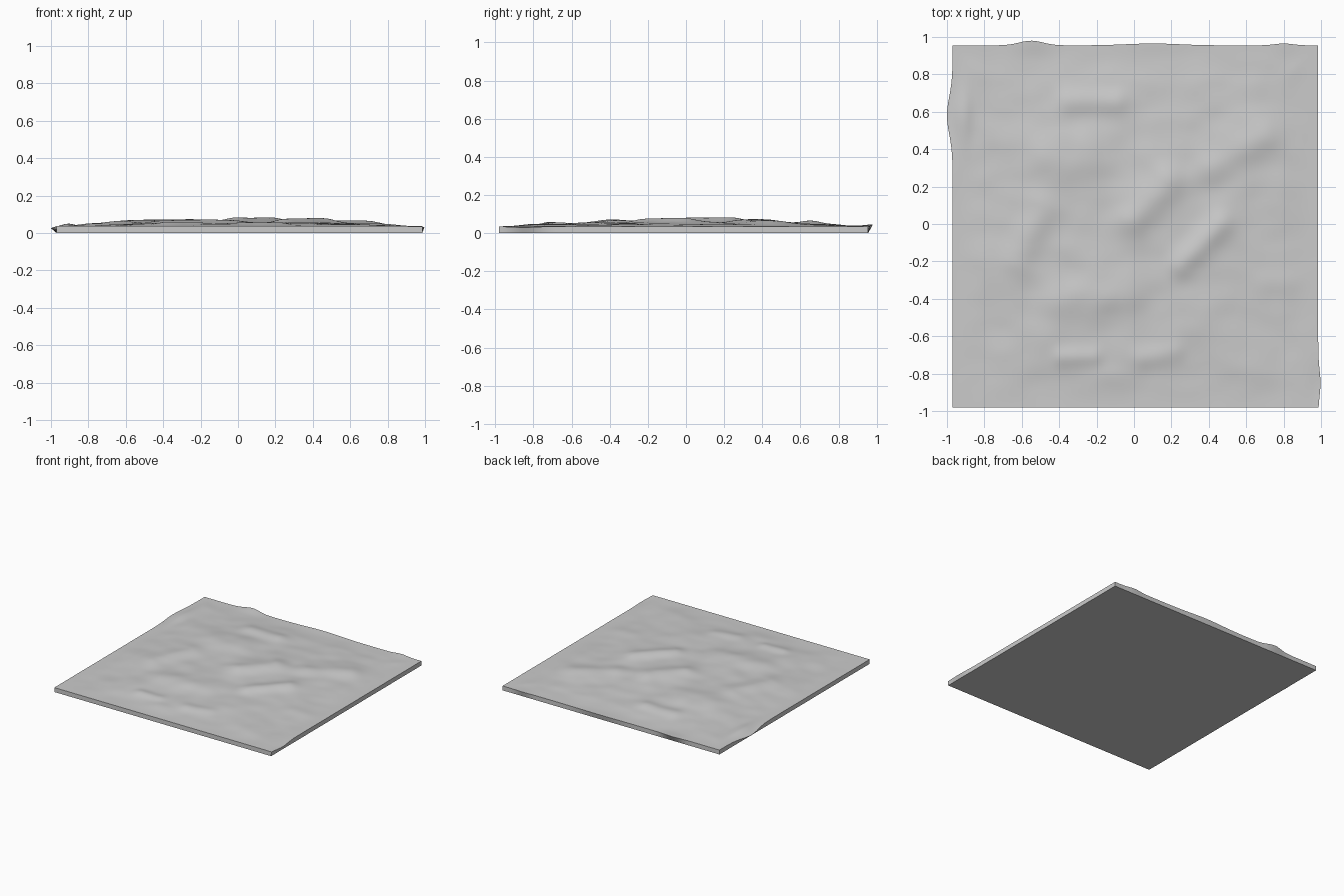
import bpy, bmesh, math
from mathutils import Vector, noise

if "Cube" in bpy.data.objects:
    bpy.data.objects.remove(bpy.data.objects["Cube"], do_unlink=True)

X0, X1, Y0, Y1, RIM, N = -0.97, 0.985, -0.98, 0.955, 0.036, 110

stone = bpy.data.materials.new("pale grey stone")
stone.use_nodes = True
stone.diffuse_color = (0.6, 0.6, 0.6, 1)
stone.node_tree.nodes["Principled BSDF"].inputs["Base Color"].default_value = (0.6, 0.6, 0.6, 1)

# Ridges: start x, y, end x, y, width, height
RIDGES = [
    (0.0, 0.02, 0.18, 0.22, 0.09, 0.022),
    (0.25, -0.22, 0.46, 0.0, 0.07, 0.018),
    (0.42, 0.3, 0.68, 0.48, 0.10, 0.018),
    (-0.35, 0.66, -0.1, 0.66, 0.07, 0.014),
    (-0.45, 0.35, -0.28, 0.4, 0.15, 0.020),
    (-0.62, -0.2, -0.5, 0.1, 0.09, 0.018),
    (-0.4, -0.4, -0.05, -0.38, 0.10, 0.015),
    (-0.38, -0.71, -0.22, -0.71, 0.05, 0.012),
    (0.05, -0.72, 0.22, -0.68, 0.06, 0.010),
]


def bell(d, width):
    return math.exp(-(d / width) ** 2)


def height(x, y):
    """Rolling ground that settles to the rim at the edges."""
    edge = min(x - X0, X1 - x, y - Y0, Y1 - y)
    fade = min(1, edge / 0.2)
    fade = fade * fade * (3 - 2 * fade)
    dome = 0.024 * max(0, 1 - x * x) * max(0, 1 - y * y)
    n = noise.noise(Vector((x * 3.2, y * 3.2, 4))) * 0.008
    n += noise.noise(Vector((x * 7, y * 8, 9))) * 0.004
    p = Vector((x, y))
    for ax, ay, bx, by, width, rise in RIDGES:
        a, d = Vector((ax, ay)), Vector((bx - ax, by - ay))
        t = max(0, min(1, (p - a).dot(d) / d.length_squared))
        n += rise * bell((p - a - d * t).length, width)
    return min(0.096, RIM + max(-0.002, (dome + n) * fade))


def place(x, y):
    """Ground point, with the bulges that spill over the slab edges."""
    z = height(x, y)
    back, left, right = bell(Y1 - y, 0.05), bell(x - X0, 0.05), bell(X1 - x, 0.04)
    b = 0.025 * bell(x + 0.55, 0.09) + 0.01 * (bell(x - 0.1, 0.2) + bell(x - 0.8, 0.07))
    w = bell(y - 0.58, 0.14)
    r = bell(y + 0.85, 0.1)
    z += back * 0.4 * b - left * 0.012 * w - right * 0.006 * r
    z += 0.016 * w * bell(x - X0 - 0.06, 0.04)
    return x - 0.03 * w * left + 0.012 * r * right, y + b * back, z


# Terrain surface
bm = bmesh.new()
rows = [[bm.verts.new(place(X0 + (X1 - X0) * i / N, Y0 + (Y1 - Y0) * j / N))
         for i in range(N + 1)] for j in range(N + 1)]
for j in range(N):
    for i in range(N):
        f = bm.faces.new((rows[j][i], rows[j][i + 1], rows[j + 1][i + 1], rows[j + 1][i]))
        f.smooth = True

# Upright walls down to the flat underside
loop = rows[0][:-1] + [r[-1] for r in rows[:-1]] + rows[-1][:0:-1] + [r[0] for r in rows[:0:-1]]
base = [bm.verts.new((max(X0, min(X1, v.co.x)), max(Y0, min(Y1, v.co.y)), 0)) for v in loop]
for k, v in enumerate(loop):
    m = (k + 1) % len(loop)
    bm.faces.new((v, base[k], base[m], loop[m]))
bm.faces.new(base[::-1])
bmesh.ops.recalc_face_normals(bm, faces=bm.faces)
mesh = bpy.data.meshes.new("terrain_slab")
bm.to_mesh(mesh)
bm.free()
mesh.materials.append(stone)
slab = bpy.data.objects.new("terrain_slab", mesh)
bpy.context.collection.objects.link(slab)

# Smooth ground with crisp slab edges
bpy.ops.object.select_all(action="DESELECT")
slab.select_set(True)
bpy.context.view_layer.objects.active = slab
bpy.ops.object.shade_smooth_by_angle(angle=math.radians(35))
